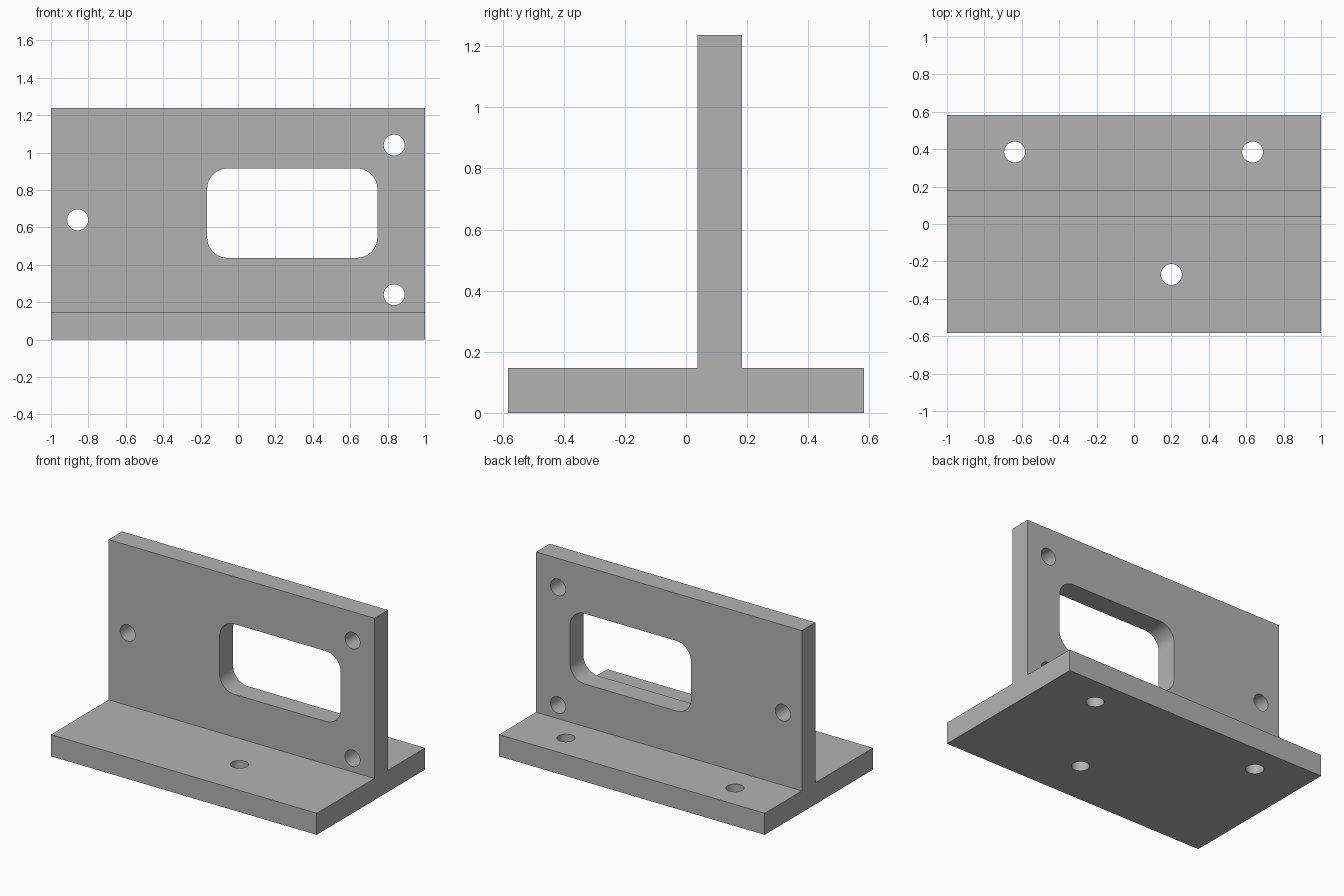
import bpy
import bmesh
from math import cos, sin, pi, radians
from mathutils import Vector

if "Cube" in bpy.data.objects:
    bpy.data.objects.remove(bpy.data.objects["Cube"], do_unlink=True)

# Overall sizes
HALF_DEPTH = 0.582
BASE_TOP = 0.147
HEIGHT = 1.237
WALL_FRONT, WALL_BACK = 0.038, 0.183
HOLE_RADIUS = 0.056

grey = bpy.data.materials.new("plain grey")
grey.use_nodes = True
colour = (0.45, 0.45, 0.45, 1)
grey.diffuse_color = colour
grey.node_tree.nodes["Principled BSDF"].inputs["Base Color"].default_value = colour


def add_prism(bm, points, depth):
    """Extrude a closed 3D outline along the depth vector."""
    face = bm.faces.new([bm.verts.new(p) for p in points])
    extruded = bmesh.ops.extrude_face_region(bm, geom=[face], use_keep_orig=True)
    verts = [g for g in extruded["geom"] if isinstance(g, bmesh.types.BMVert)]
    bmesh.ops.translate(bm, verts=verts, vec=Vector(depth))


def make_object(name, bm):
    bmesh.ops.recalc_face_normals(bm, faces=bm.faces)
    mesh = bpy.data.meshes.new(name)
    bm.to_mesh(mesh)
    bm.free()
    mesh.materials.append(grey)
    obj = bpy.data.objects.new(name, mesh)
    bpy.context.collection.objects.link(obj)
    return obj


def circle(cx, cy, radius, steps=48):
    return [(cx + radius * cos(2 * pi * i / steps), cy + radius * sin(2 * pi * i / steps))
            for i in range(steps)]


def rounded_rectangle(x0, x1, y0, y1, radius, steps=12):
    corners = [(x1 - radius, y1 - radius), (x0 + radius, y1 - radius),
               (x0 + radius, y0 + radius), (x1 - radius, y0 + radius)]
    return [(cx + radius * cos(pi / 2 * (q + i / steps)), cy + radius * sin(pi / 2 * (q + i / steps)))
            for q, (cx, cy) in enumerate(corners) for i in range(steps + 1)]


# T-shaped body: base plate with an upright wall
profile = [(-HALF_DEPTH, 0), (HALF_DEPTH, 0), (HALF_DEPTH, BASE_TOP), (WALL_BACK, BASE_TOP),
           (WALL_BACK, HEIGHT), (WALL_FRONT, HEIGHT), (WALL_FRONT, BASE_TOP), (-HALF_DEPTH, BASE_TOP)]
bm = bmesh.new()
add_prism(bm, [(-1, y, z) for y, z in profile], (2, 0, 0))
bracket = make_object("mounting_bracket", bm)

# Wall openings: rounded window and three bolt holes
bm = bmesh.new()
outlines = [rounded_rectangle(-0.165, 0.745, 0.437, 0.915, 0.11)]
outlines += [circle(x, z, HOLE_RADIUS) for x, z in ((-0.857, 0.64), (0.835, 1.04), (0.835, 0.24))]
for outline in outlines:
    add_prism(bm, [(x, -0.1, z) for x, z in outline], (0, 0.4, 0))

# Base bolt holes
for x, y in ((-0.638, 0.385), (0.634, 0.385), (0.2, -0.27)):
    add_prism(bm, [(px, py, -0.1) for px, py in circle(x, y, HOLE_RADIUS)], (0, 0, 0.4))
cutter = make_object("opening_cutter", bm)
cutter.hide_render = True

# Cut the openings, then drop the helper
cut = bracket.modifiers.new("openings", 'BOOLEAN')
cut.operation = 'DIFFERENCE'
cut.solver = 'EXACT'
cut.object = cutter
bpy.ops.object.select_all(action='DESELECT')
bpy.context.view_layer.objects.active = bracket
bracket.select_set(True)
bpy.ops.object.modifier_apply(modifier=cut.name)
bpy.data.objects.remove(cutter, do_unlink=True)
bpy.ops.object.shade_smooth_by_angle(angle=radians(30))
